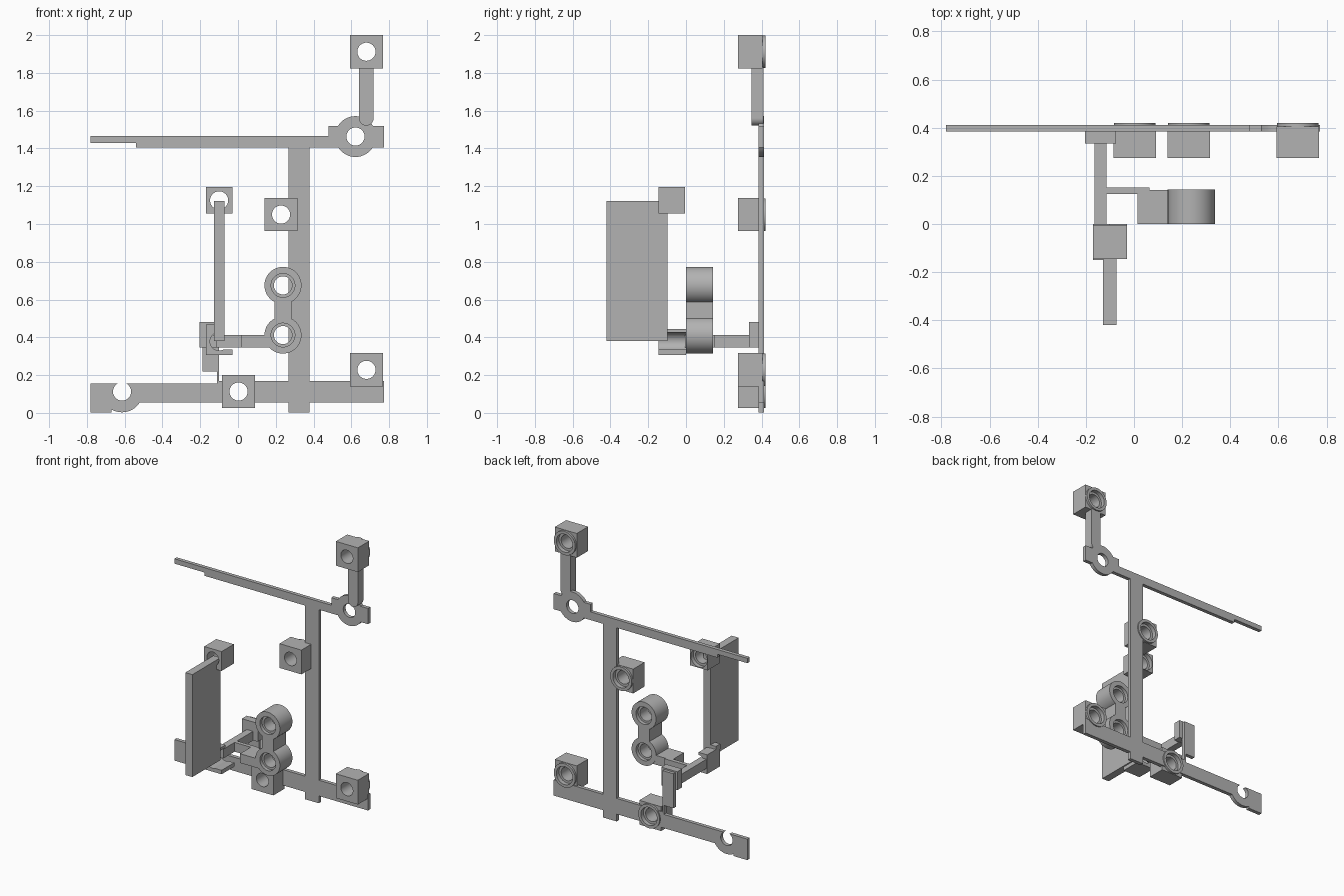
import bpy
from math import radians

old = bpy.data.objects.get("Cube")
if old:
    bpy.data.objects.remove(old)

grey = bpy.data.materials.new("mid grey")
grey.use_nodes = True
COL = (0.45, 0.45, 0.45, 1)
grey.diffuse_color = COL
grey.node_tree.nodes["Principled BSDF"].inputs["Base Color"].default_value = COL

BACK, FRONT = 0.412, 0.385   # depth range of the thin frame
HOLE = 0.048


def box(name, x, y, z):
    """Box from three (low, high) ranges."""
    bpy.ops.mesh.primitive_cube_add(size=1, location=[sum(r) / 2 for r in (x, y, z)])
    ob = bpy.context.object
    ob.name = name
    ob.scale = [r[1] - r[0] for r in (x, y, z)]
    bpy.ops.object.transform_apply(location=True, rotation=True, scale=True)
    ob.data.materials.append(grey)
    return ob


def disc(name, x, z, radius, y):
    """Cylinder lying along the depth axis."""
    bpy.ops.mesh.primitive_cylinder_add(
        vertices=48, radius=radius, depth=y[1] - y[0],
        location=(x, sum(y) / 2, z), rotation=(radians(90), 0, 0))
    ob = bpy.context.object
    ob.name = name
    bpy.ops.object.transform_apply(location=True, rotation=True, scale=True)
    ob.data.materials.append(grey)
    return ob


def combine(base, tools, operation):
    """Fold the tool solids into the base and discard them."""
    for tool in tools:
        mod = base.modifiers.new("fold", 'BOOLEAN')
        mod.operation, mod.solver, mod.object = operation, 'EXACT', tool
        bpy.ops.object.select_all(action='DESELECT')
        base.select_set(True)
        bpy.context.view_layer.objects.active = base
        bpy.ops.object.modifier_apply(modifier=mod.name)
        bpy.data.objects.remove(tool)
    return base


def bore(x, z, radius=HOLE, y=(-1, 1)):
    return disc("cutter", x, z, radius, y)


def smooth(ob):
    bpy.ops.object.select_all(action='DESELECT')
    ob.select_set(True)
    bpy.context.view_layer.objects.active = ob
    bpy.ops.object.shade_smooth_by_angle(angle=radians(30))


def socket(name, x, z, half, y, rim):
    """Cube with a through hole, a counterbore and an optional raised rim at the back."""
    ob = box(name, (x - half, x + half), y, (z - half, z + half))
    back = y[1] + rim
    if rim:
        combine(ob, [disc("rim", x, z, half - 0.002, (y[1] - 0.02, back))], 'UNION')
    combine(ob, [bore(x, z, 0.065, (back - 0.03, back + 0.1)), bore(x, z)], 'DIFFERENCE')
    smooth(ob)


def plate(name, x, z):
    return box(name, x, (FRONT, BACK), z)


# Thin frame: top beam, post and bottom beam fused, then bored
TOP_EYE, LOW_EYE = (0.622, 1.463), (-0.614, 0.113)
frame = plate("frame", (0.267, 0.378), (0.003, 1.44))
combine(frame, [
    plate("top_beam", (-0.54, 0.55), (1.406, 1.465)),
    plate("top_beam_tip", (-0.78, -0.5), (1.43, 1.465)),
    plate("top_tab", (0.478, 0.772), (1.406, 1.52)),
    disc("top_eye", *TOP_EYE, 0.108, (FRONT, BACK)),
    plate("bottom_beam", (-0.11, 0.772), (0.056, 0.17)),
    plate("bottom_beam_left", (-0.7, -0.1), (0.056, 0.155)),
    plate("bottom_tab", (-0.78, -0.67), (0.003, 0.155)),
], 'UNION')
low_eye = disc("low_eye", *LOW_EYE, 0.11, (FRONT, BACK))
combine(low_eye, [box("cutter", (-1, 1), (0, 1), (0.15, 0.5))], 'DIFFERENCE')
combine(frame, [low_eye], 'UNION')
SOCKETS = {"top_socket": (0.68, 1.912), "middle_socket": (0.228, 1.05),
           "right_socket": (0.68, 0.228), "bottom_socket": (0.003, 0.113)}
combine(frame, [bore(*p) for p in [TOP_EYE, LOW_EYE]], 'DIFFERENCE')
combine(frame, [bore(*p, 0.065) for p in SOCKETS.values()], 'DIFFERENCE')
smooth(frame)

# Sockets on the frame and the loose one behind the blade
for name, (x, z) in SOCKETS.items():
    socket(name, x, z, 0.088, (0.275, 0.405), 0.015)
socket("blade_socket", -0.1, 1.125, 0.07, (-0.145, -0.005), 0)

# Upright arm with a rounded foot
arm = box("upright_arm", (0.64, 0.718), (0.346, 0.41), (1.56, 1.83))
combine(arm, [disc("arm_foot", 0.679, 1.56, 0.039, (0.346, 0.41))], 'UNION')
smooth(arm)

# Bracket carrying the forward rod
bracket = plate("rod_bracket", (-0.188, -0.1), (0.22, 0.47))
combine(bracket, [box("pad", (-0.203, -0.075), (0.334, 0.39), (0.347, 0.48)),
                  plate("strip", (-0.112, -0.1), (0.15, 0.25))], 'UNION')
box("forward_rod", (-0.164, -0.114), (-0.005, 0.34), (0.345, 0.412))
box("cross_bar", (-0.12, 0.065), (0.124, 0.152), (0.345, 0.412))

# Twin ring link with its short stem
LINK = (0.0, 0.143)
RINGS = [(0.238, 0.675), (0.238, 0.412)]
link = box("twin_ring_link", (0.193, 0.283), LINK, (0.44, 0.65))
combine(link, [disc("ring", *p, 0.098, LINK) for p in RINGS], 'UNION')
combine(link, [box("stem", (0.015, 0.17), (0.001, 0.142), (0.345, 0.412))], 'UNION')
for p in RINGS:
    combine(link, [bore(*p), bore(*p, 0.063, (-0.1, 0.025)),
                   bore(*p, 0.063, (0.118, 0.3))], 'DIFFERENCE')
smooth(link)

# Cut-away cradle at the rod end, and the blade standing on it
cradle = box("blade_cradle", (-0.17, -0.03), (-0.145, 0.0), (0.306, 0.445))
combine(cradle, [box("cutter", (-0.1, 0.1), (-1, 1), (0.335, 1)),
                 bore(-0.1, 0.378)], 'DIFFERENCE')
combine(cradle, [box("prong", (-0.17, -0.12), (-0.15, -0.1), (0.43, 0.468))], 'UNION')
smooth(cradle)
box("blade", (-0.128, -0.072), (-0.42, -0.097), (0.38, 1.122))
